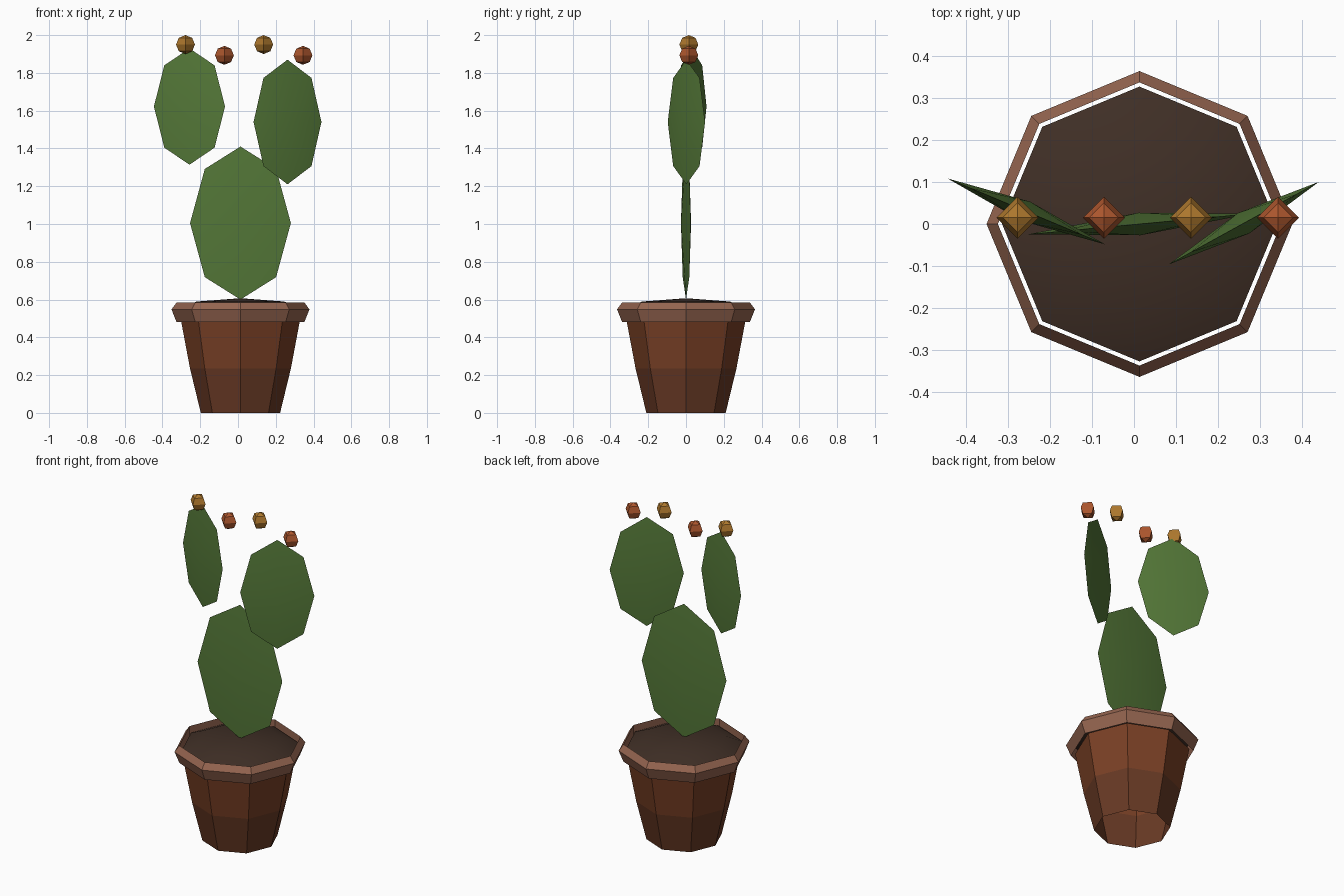
import bpy, bmesh, math
from mathutils import Matrix

if "Cube" in bpy.data.objects:
    bpy.data.objects.remove(bpy.data.objects["Cube"])

POT_X = 0.013


def material(name, rgb):
    m = bpy.data.materials.new(name)
    m.diffuse_color = (*rgb, 1)
    m.use_nodes = True
    m.node_tree.nodes["Principled BSDF"].inputs["Base Color"].default_value = m.diffuse_color
    return m


TERRACOTTA = material("terracotta", (0.195, 0.052, 0.019))
TERRACOTTA_DARK = material("terracotta_dark", (0.14, 0.042, 0.018))
RIM = material("rim_clay", (0.30, 0.13, 0.08))
SOIL = material("soil", (0.05, 0.028, 0.019))
GREEN = material("cactus_green", (0.09, 0.19, 0.04))
GOLD = material("gold_bud", (0.43, 0.19, 0.027))
ORANGE = material("orange_bud", (0.42, 0.095, 0.027))


def make(name, bm, *mats):
    bmesh.ops.recalc_face_normals(bm, faces=bm.faces)
    me = bpy.data.meshes.new(name)
    bm.to_mesh(me)
    bm.free()
    for m in mats:
        me.materials.append(m)
    ob = bpy.data.objects.new(name, me)
    bpy.context.collection.objects.link(ob)
    return ob


def smooth(ob):
    bpy.ops.object.select_all(action='DESELECT')
    ob.select_set(True)
    bpy.context.view_layer.objects.active = ob
    bpy.ops.object.shade_smooth_by_angle(angle=math.radians(40))


def lathe(profile, sides, closed=False):
    """Sweep (radius, z) points around the pot axis."""
    bm = bmesh.new()
    rings = [[bm.verts.new((POT_X + r * math.cos(i * math.tau / sides),
                            r * math.sin(i * math.tau / sides), z))
              for i in range(sides)] for r, z in profile]
    pairs = list(zip(rings, rings[1:]))
    if closed:
        pairs.append((rings[-1], rings[0]))
    for n, (a, b) in enumerate(pairs):
        for i in range(sides):
            j = (i + 1) % sides
            bm.faces.new((a[i], a[j], b[j], b[i])).material_index = n
    return bm


def ball(name, loc, scale, sides, mat):
    bm = bmesh.new()
    bmesh.ops.create_uvsphere(bm, u_segments=sides, v_segments=4, radius=1,
                              matrix=Matrix.LocRotScale(loc, None, scale))
    return make(name, bm, mat)


def pad(name, loc, half_width, half_height, half_depth, yaw):
    """Eight-sided lens: an oval outline with a raised centre front and back."""
    bm = bmesh.new()
    rim = [bm.verts.new((half_width * math.cos(i * math.tau / 8), 0,
                         half_height * math.sin(i * math.tau / 8))) for i in range(8)]
    for y in (-half_depth, half_depth):
        tip = bm.verts.new((0, y, 0))
        for i in range(8):
            bm.faces.new((rim[i], rim[(i + 1) % 8], tip))
    bm.transform(Matrix.Translation(loc) @ Matrix.Rotation(math.radians(yaw), 4, 'Z'))
    smooth(make(name, bm, GREEN))


# Pot: open tapered body, separate rim band, domed soil
make("pot_body", lathe([(0.21, 0), (0.267, 0.235), (0.315, 0.49)], 8),
     TERRACOTTA_DARK, TERRACOTTA)
make("pot_rim", lathe([(0.338, 0.48), (0.365, 0.548), (0.338, 0.585)], 8, True), RIM)
smooth(ball("soil", (POT_X, 0, 0.547), (0.328, 0.328, 0.06), 8, SOIL))

# Cactus pads
pad("lower_pad", (0.013, 0, 1.005), 0.268, 0.405, 0.027, 5.3)
pad("left_pad", (-0.257, 0.03, 1.622), 0.204, 0.308, 0.025, -22.7)
pad("right_pad", (0.262, 0.002, 1.54), 0.205, 0.33, 0.028, 28.8)

# Buds along the top
for i, x in enumerate((-0.278, -0.072, 0.136, 0.344)):
    ball(f"bud_{i + 1}", (x, 0.015, 1.893 if i % 2 else 1.95), (0.05, 0.05, 0.05), 4,
         ORANGE if i % 2 else GOLD)
